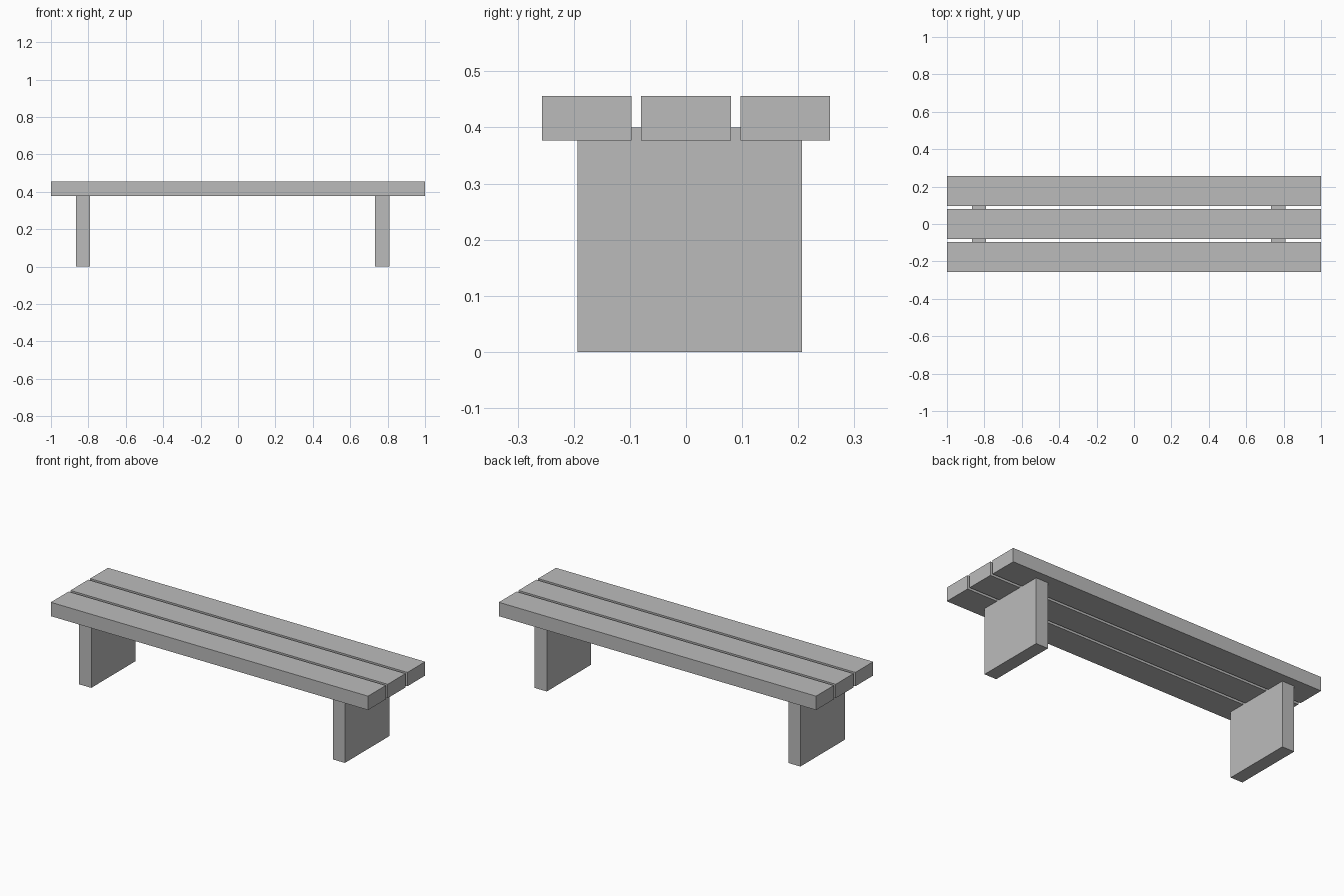
import bpy
import bmesh
from mathutils import Vector

cube = bpy.data.objects.get("Cube")
if cube:
    bpy.data.objects.remove(cube, do_unlink=True)

# Single flat grey for the whole bench
grey = bpy.data.materials.new("plain_grey")
grey.use_nodes = True
colour = (0.5, 0.5, 0.5, 1)
grey.diffuse_color = colour
bsdf = next(n for n in grey.node_tree.nodes if n.type == 'BSDF_PRINCIPLED')
bsdf.inputs["Base Color"].default_value = colour


def box(name, low, high):
    """Flat-faced box between two opposite corners, origin at its middle."""
    low, high = Vector(low), Vector(high)
    bm = bmesh.new()
    bmesh.ops.create_cube(bm, size=1)
    bmesh.ops.scale(bm, vec=high - low, verts=bm.verts)
    mesh = bpy.data.meshes.new(name)
    bm.to_mesh(mesh)
    bm.free()
    mesh.materials.append(grey)
    obj = bpy.data.objects.new(name, mesh)
    obj.location = (low + high) / 2
    bpy.context.collection.objects.link(obj)
    return obj


# Three seat planks with narrow gaps
for label, y in (("front", -0.177), ("middle", 0), ("back", 0.177)):
    box(f"{label}_seat_plank", (-1, y - 0.08, 0.377), (1, y + 0.08, 0.456))

# Slab legs, let into the underside of the planks and set slightly off centre
for label, x in (("right", -0.828), ("left", 0.771)):
    box(f"{label}_leg", (x - 0.038, -0.193, 0), (x + 0.038, 0.207, 0.4))
